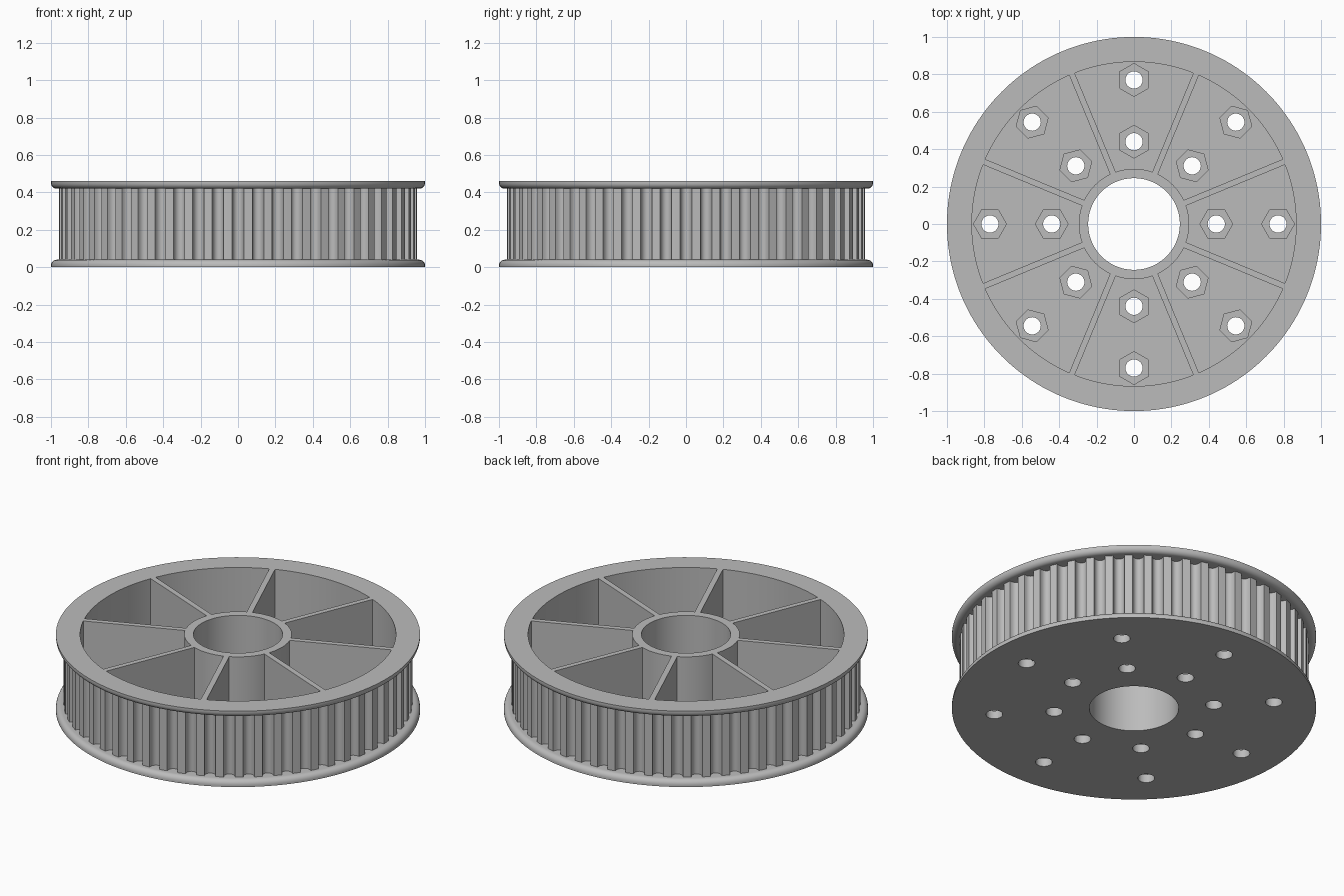
import bpy, bmesh
from math import cos, sin, pi, radians
from mathutils import Matrix, Vector

if "Cube" in bpy.data.objects:
    bpy.data.objects.remove(bpy.data.objects["Cube"])

HEIGHT, FLANGE, FLOOR = 0.46, 0.04, 0.11
BORE_R, HUB_R, RIM_R = 0.245, 0.295, 0.867
TOOTH_R, ROOT_R, TEETH = 0.957, 0.905, 56
BOLT_RINGS = (0.44, 0.77)

grey = bpy.data.materials.new("plain grey")
grey.use_nodes = True
grey.diffuse_color = (0.5, 0.5, 0.5, 1)
grey.node_tree.nodes["Principled BSDF"].inputs["Base Color"].default_value = (0.5, 0.5, 0.5, 1)


def finish(name, bm):
    """Turn a bmesh into a named object."""
    bmesh.ops.recalc_face_normals(bm, faces=bm.faces)
    mesh = bpy.data.meshes.new(name)
    bm.to_mesh(mesh)
    bm.free()
    mesh.materials.append(grey)
    obj = bpy.data.objects.new(name, mesh)
    bpy.context.collection.objects.link(obj)
    return obj


def activate(obj):
    bpy.ops.object.select_all(action='DESELECT')
    obj.select_set(True)
    bpy.context.view_layer.objects.active = obj


def lathe(name, profile, steps=160):
    """Spin a closed (radius, height) profile around z."""
    bm = bmesh.new()
    rings = []
    for i in range(steps):
        a = 2 * pi * i / steps
        rings.append([bm.verts.new((r * cos(a), r * sin(a), z)) for r, z in profile])
    n = len(profile)
    for i in range(steps):
        p, q = rings[i], rings[(i + 1) % steps]
        for j in range(n):
            k = (j + 1) % n
            bm.faces.new((p[j], q[j], q[k], p[k]))
    return finish(name, bm)


def bolt_cutter(name, radius, sides, z0, z1):
    """Prisms at every bolt position, one corner pointing outward."""
    bm = bmesh.new()
    for ring in BOLT_RINGS:
        for k in range(8):
            turn = Matrix.Rotation(k * pi / 4, 4, 'Z')
            new = bmesh.ops.create_cone(bm, cap_ends=True, segments=sides, radius1=radius,
                                        radius2=radius, depth=z1 - z0)["verts"]
            # start from a known corner direction
            corner = new[0].co
            spin = Matrix.Rotation(-Vector((1, 0)).angle_signed(corner.xy) * -1, 4, 'Z')
            place = turn @ Matrix.Translation((ring, 0, (z0 + z1) / 2)) @ spin
            bmesh.ops.transform(bm, matrix=place, verts=new)
    return finish(name, bm)


# Body: floor, hub, rim and two flanges rounded on their inner edges
fr = 0.03
arc = [(1 - fr + fr * cos(t * pi / 12), FLANGE - fr + fr * sin(t * pi / 12)) for t in range(7)]
lower = [(1, 0)] + arc + [(ROOT_R, FLANGE)]
upper = [(r, HEIGHT - z) for r, z in reversed(lower)]
body = lathe("pulley_body", [(BORE_R, 0)] + lower + upper + [
    (RIM_R, HEIGHT), (RIM_R, FLOOR), (HUB_R, FLOOR), (HUB_R, HEIGHT), (BORE_R, HEIGHT)])

# Bolt holes and nut recesses cut in the floor
for cutter in (bolt_cutter("hole_cutter", 0.046, 32, -0.1, 0.3),
               bolt_cutter("nut_cutter", 0.088, 6, 0.05, 0.3)):
    cutter.hide_render = True
    activate(body)
    mod = body.modifiers.new("cut", 'BOOLEAN')
    mod.operation, mod.solver, mod.object = 'DIFFERENCE', 'EXACT', cutter
    bpy.ops.object.modifier_apply(modifier=mod.name)
    bpy.data.objects.remove(cutter)

# Toothed belt ring with rounded grooves
pitch = 2 * pi / TEETH
half, depth, lip = 0.031, 0.042, 0.005
outline = []
for k in range(TEETH):
    mid = k * pitch
    for i in range(11):
        t = pi * i / 10
        # rounded groove section
        outline.append((TOOTH_R - depth * sin(t) ** 0.8, mid - half / TOOTH_R * cos(t)))
    # land between grooves
    outline.append((TOOTH_R, mid + pitch / 2))
bm = bmesh.new()
loops = [[bm.verts.new((r * cos(a), r * sin(a), z)) for r, a in outline]
         for z in (FLANGE - lip, HEIGHT - FLANGE + lip)]
for i in range(len(outline)):
    j = (i + 1) % len(outline)
    bm.faces.new((loops[0][i], loops[0][j], loops[1][j], loops[1][i]))
teeth = finish("belt_teeth", bm)

# Eight spokes between hub and rim
bm = bmesh.new()
overlap = 0.004
inner, outer = HUB_R - overlap, RIM_R + overlap
size = (outer - inner, 0.032, HEIGHT - FLOOR + overlap)
for k in range(8):
    place = (Matrix.Rotation(radians(22.5 + 45 * k), 4, 'Z')
             @ Matrix.Translation(((inner + outer) / 2, 0, HEIGHT - size[2] / 2))
             @ Matrix.Diagonal((*size, 1)))
    bmesh.ops.create_cube(bm, size=1, matrix=place)
finish("spokes", bm)

for obj in (body, teeth):
    activate(obj)
    bpy.ops.object.shade_smooth_by_angle(angle=radians(30))
